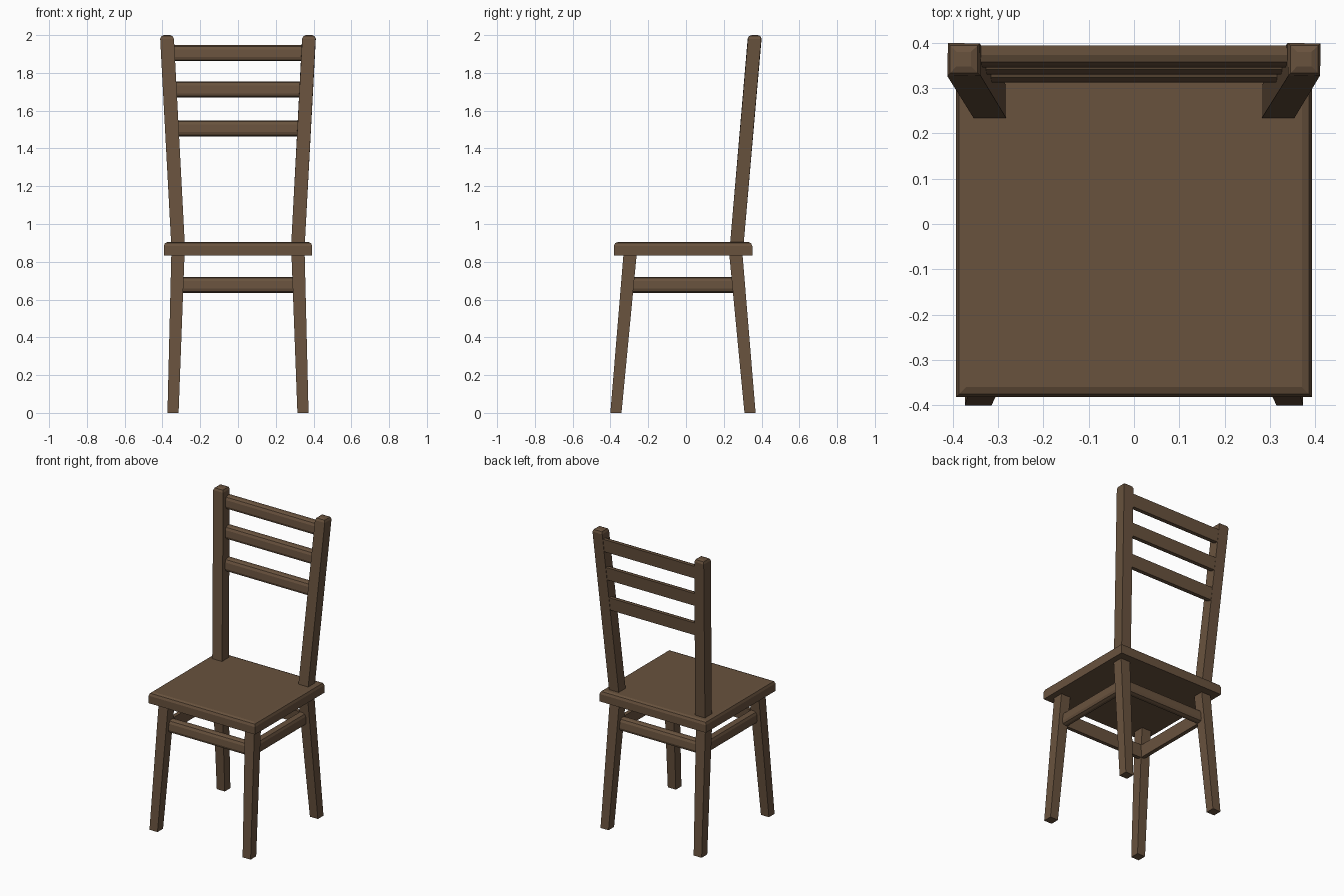
import bpy, bmesh

if "Cube" in bpy.data.objects:
    bpy.data.objects.remove(bpy.data.objects["Cube"])

wood = bpy.data.materials.new("brown wood")
wood.diffuse_color = (0.14, 0.085, 0.048, 1)
wood.use_nodes = True
wood.node_tree.nodes["Principled BSDF"].inputs["Base Color"].default_value = wood.diffuse_color

MID = -0.016  # y centre of the seat and legs


def prism(name, low, high, z0, z1, bevel_rule=None, width=0.022):
    """Tapered box between two rectangles (x0, x1, y0, y1); bevels chosen edges."""
    bm = bmesh.new()
    bmesh.ops.create_cube(bm, size=2)
    chosen = [e for e in bm.edges
              if bevel_rule and all(bevel_rule(v.co) for v in e.verts)]
    for v in bm.verts:
        r, z = (high, z1) if v.co.z > 0 else (low, z0)
        v.co = (r[1] if v.co.x > 0 else r[0], r[3] if v.co.y > 0 else r[2], z)
    if chosen:
        bmesh.ops.bevel(bm, geom=chosen, offset=width, offset_type='OFFSET',
                        segments=2, profile=0.5, affect='EDGES')
    bmesh.ops.recalc_face_normals(bm, faces=bm.faces)
    me = bpy.data.meshes.new(name)
    bm.to_mesh(me)
    bm.free()
    me.materials.append(wood)
    ob = bpy.data.objects.new(name, me)
    bpy.context.collection.objects.link(ob)
    return ob


def square(x, y, h):
    return (x - h, x + h, y - h, y + h)


def leg_at(z):
    """Leg centre (x, y distance from MID) at a height."""
    t = z / 0.84
    return 0.344 - 0.026 * t, 0.355 - 0.075 * t


def post_at(z):
    """Back post centre (x, y) at a height."""
    t = (z - 0.88) / 1.12
    return 0.317 + 0.059 * t, 0.268 + 0.096 * t


def is_top(c):
    return c.z > 0


# seat with rounded upper edges
prism("seat", (-0.393, 0.393, -0.382, 0.351), (-0.393, 0.393, -0.382, 0.351),
      0.833, 0.905, is_top)

# legs and back posts
for sx, side in ((-1, "left"), (1, "right")):
    for sy, end in ((-1, "front"), (1, "back")):
        (xa, ya), (xb, yb) = leg_at(0), leg_at(0.84)
        prism(f"{end}_leg_{side}", square(sx * xa, MID + sy * ya, 0.0295),
              square(sx * xb, MID + sy * yb, 0.035), 0, 0.84)
    (xa, ya), (xb, yb) = post_at(0.88), post_at(2)
    prism(f"back_post_{side}", square(sx * xa, ya, 0.036),
          square(sx * xb, yb, 0.036), 0.88, 2, is_top, 0.02)

# back slats, leaning with the posts, rounded on the front
for i, z0 in enumerate((1.464, 1.670, 1.862)):
    rects = []
    for z in (z0, z0 + 0.085):
        x, y = post_at(z)
        rects.append((-x, x, y - 0.008, y + 0.0345))
    prism(f"back_slat_{i + 1}", *rects, z0, z0 + 0.085, lambda c: c.y < 0)

# stretchers between the legs, rounded on the outside
Z0, Z1 = 0.636, 0.72
for s, end, side in ((-1, "front", "left"), (1, "back", "right")):
    across, along = [], []
    for z in (Z0, Z1):
        x, y = leg_at(z)
        ys = sorted((MID + s * (y + 0.008), MID + s * (y - 0.032)))
        xs = sorted((s * (x + 0.008), s * (x - 0.032)))
        across.append((-x, x, *ys))
        along.append((*xs, MID - y, MID + y))
    prism(f"{end}_stretcher", *across, Z0, Z1, lambda c: c.y * s > 0)
    prism(f"{side}_stretcher", *along, Z0, Z1, lambda c: c.x * s > 0)
